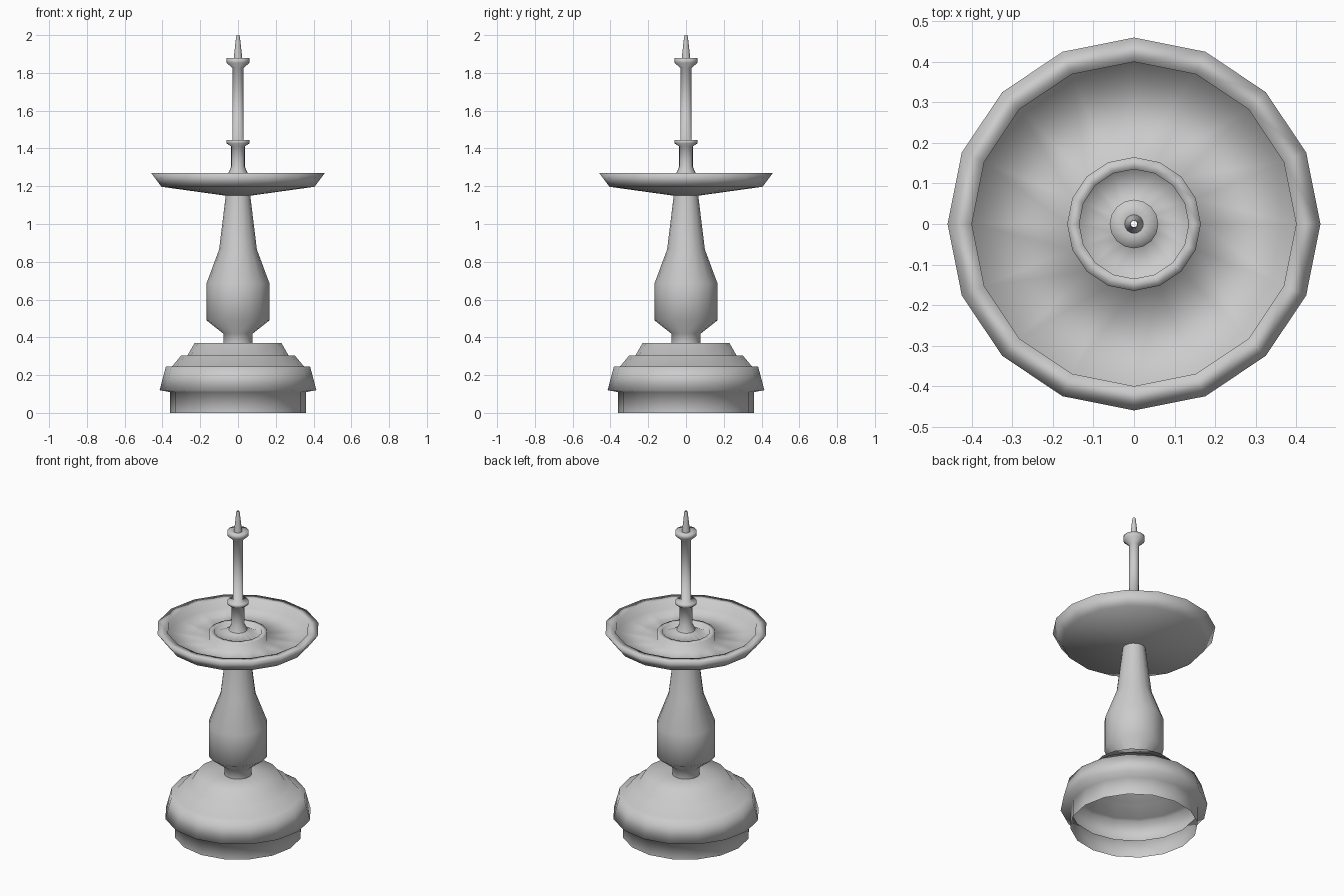
import bpy, bmesh
from math import cos, sin, tau

if "Cube" in bpy.data.objects:
    bpy.data.objects.remove(bpy.data.objects["Cube"])

SIDES = 16


def lathe(name, profile):
    """Spin a (radius, height) profile, listed bottom to top, into an open smooth shell."""
    bm = bmesh.new()
    rings = [[bm.verts.new((r * cos(tau * i / SIDES), r * sin(tau * i / SIDES), z))
              for i in range(SIDES)] for r, z in profile]
    for low, high in zip(rings, rings[1:]):
        for i in range(SIDES):
            j = (i + 1) % SIDES
            bm.faces.new((low[i], low[j], high[j], high[i])).smooth = True
    mesh = bpy.data.meshes.new(name)
    bm.to_mesh(mesh)
    bm.free()
    obj = bpy.data.objects.new(name, mesh)
    bpy.context.collection.objects.link(obj)
    return obj


# Hollow stepped foot
lathe("stepped_base", [
    (.36, 0), (.36, .11), (.415, .12), (.382, .245), (.35, .245),
    (.30, .305), (.267, .305), (.23, .37), (.078, .37)])

# Baluster-shaped column
lathe("baluster", [
    (.078, .37), (.078, .42), (.167, .49), (.167, .685), (.10, .865), (.065, 1.15)])

# Drip dish with flat rim and raised central ring
lathe("drip_dish", [
    (.065, 1.15), (.405, 1.197), (.46, 1.27), (.40, 1.27), (.40, 1.215),
    (.165, 1.205), (.165, 1.252), (.135, 1.255), (.135, 1.225), (.053, 1.265)])

# Slim upper stem with lower collar and flared cup
lathe("upper_stem", [
    (.053, 1.265), (.036, 1.305), (.036, 1.41), (.06, 1.427), (.06, 1.445),
    (.029, 1.445), (.029, 1.825), (.06, 1.853), (.06, 1.88), (.023, 1.875)])

# Open-tipped spike
lathe("spike", [(.023, 1.875), (.01, 1.99), (.008, 2.0)])
